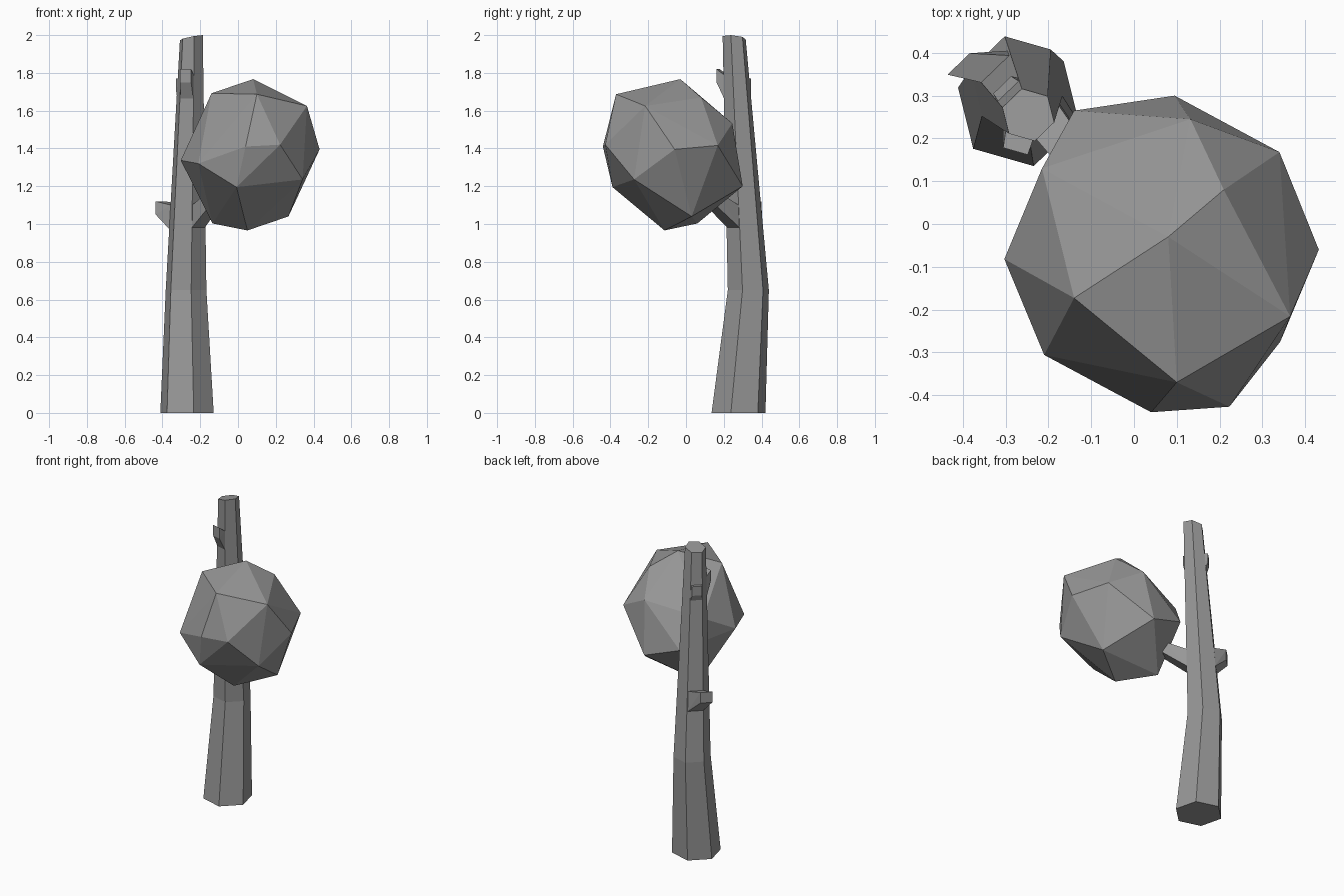
import bpy, bmesh
from math import cos, sin, radians
from mathutils import Vector

if "Cube" in bpy.data.objects:
    bpy.data.objects.remove(bpy.data.objects["Cube"])

# Dark grey shared by every part
grey = bpy.data.materials.new("dark_grey")
grey.diffuse_color = (0.31, 0.31, 0.31, 1)
grey.use_nodes = True
grey.node_tree.nodes["Principled BSDF"].inputs["Base Color"].default_value = grey.diffuse_color


def finish(bm, name):
    bmesh.ops.recalc_face_normals(bm, faces=bm.faces)
    mesh = bpy.data.meshes.new(name)
    bm.to_mesh(mesh)
    bm.free()
    mesh.materials.append(grey)
    obj = bpy.data.objects.new(name, mesh)
    bpy.context.collection.objects.link(obj)
    return obj


def hull(name, points):
    bm = bmesh.new()
    for p in points:
        bm.verts.new(p)
    res = bmesh.ops.convex_hull(bm, input=bm.verts)
    junk = {e for e in res["geom_interior"] + res["geom_unused"]
            if isinstance(e, bmesh.types.BMVert)}
    bmesh.ops.delete(bm, geom=list(junk), context='VERTS')
    return finish(bm, name)


# Trunk rings: x, y, z, radius
RINGS = [(-0.27, 0.278, 0, 0.147), (-0.275, 0.33, 0.65, 0.112), (-0.247, 0.255, 1.986, 0.063)]
ANGLES = [-76 + 60 * i for i in range(6)]


def trunk_point(angle, z, inset=1.0):
    lo, hi = (RINGS[0], RINGS[1]) if z < RINGS[1][2] else (RINGS[1], RINGS[2])
    t = (z - lo[2]) / (hi[2] - lo[2])
    x, y, _, r = [a + (b - a) * t for a, b in zip(lo, hi)]
    r *= inset
    return Vector((x + r * cos(radians(angle)), y + r * sin(radians(angle)), z))


# Six-sided bent trunk with a slanted top
bm = bmesh.new()
loops = []
for i, ring in enumerate(RINGS):
    loop = []
    for a in ANGLES:
        p = trunk_point(a, ring[2])
        if i == 2:
            p.z += 0.2 * (p.x - ring[0]) - 0.1 * (p.y - ring[1])
        loop.append(bm.verts.new(p))
    loops.append(loop)
for low, high in zip(loops, loops[1:]):
    for i in range(6):
        j = (i + 1) % 6
        bm.faces.new((low[i], low[j], high[j], high[i]))
bm.faces.new(loops[0])
bm.faces.new(loops[-1])
finish(bm, "trunk")


# Stubs grow out of one trunk side: root heights, then tip centre, half width and heights
def stub(name, side, root_z, tip, half, tip_z):
    pts = [trunk_point(side + d, z, 0.96) for d in (-30, 30) for z in root_z]
    across = Vector((-sin(radians(side)), cos(radians(side)), 0)) * half
    pts += [Vector((*tip, z)) + across * s for s in (-1, 1) for z in tip_z]
    return hull(name, pts)


stub("main_branch", -46, (0.98, 1.10), (-0.12, 0.13), 0.038, (1.10, 1.18))
stub("lower_stub", 134, (0.97, 1.10), (-0.41, 0.374), 0.036, (1.05, 1.12))
stub("upper_front_stub", -106, (1.66, 1.79), (-0.277, 0.17), 0.03, (1.75, 1.82))
stub("upper_back_stub", 134, (1.67, 1.77), (-0.308, 0.325), 0.029, (1.71, 1.77))

# Irregular faceted foliage ball
hull("foliage", [
    (0.08, -0.03, 1.767), (-0.14, -0.173, 1.692), (0.10, -0.37, 1.687),
    (0.365, -0.216, 1.625), (0.21, 0.08, 1.67), (0.132, 0.245, 1.533),
    (-0.215, 0.13, 1.46), (0.34, 0.168, 1.416), (0.432, -0.06, 1.395),
    (0.04, -0.44, 1.41), (0.223, -0.427, 1.42), (-0.21, -0.306, 1.32),
    (-0.303, -0.082, 1.337), (-0.14, 0.265, 1.28), (0.095, 0.30, 1.20),
    (0.342, -0.275, 1.236), (-0.008, -0.389, 1.195),
    (0.05, -0.114, 0.966), (-0.135, 0.06, 1.003), (0.267, 0.03, 1.04)])
